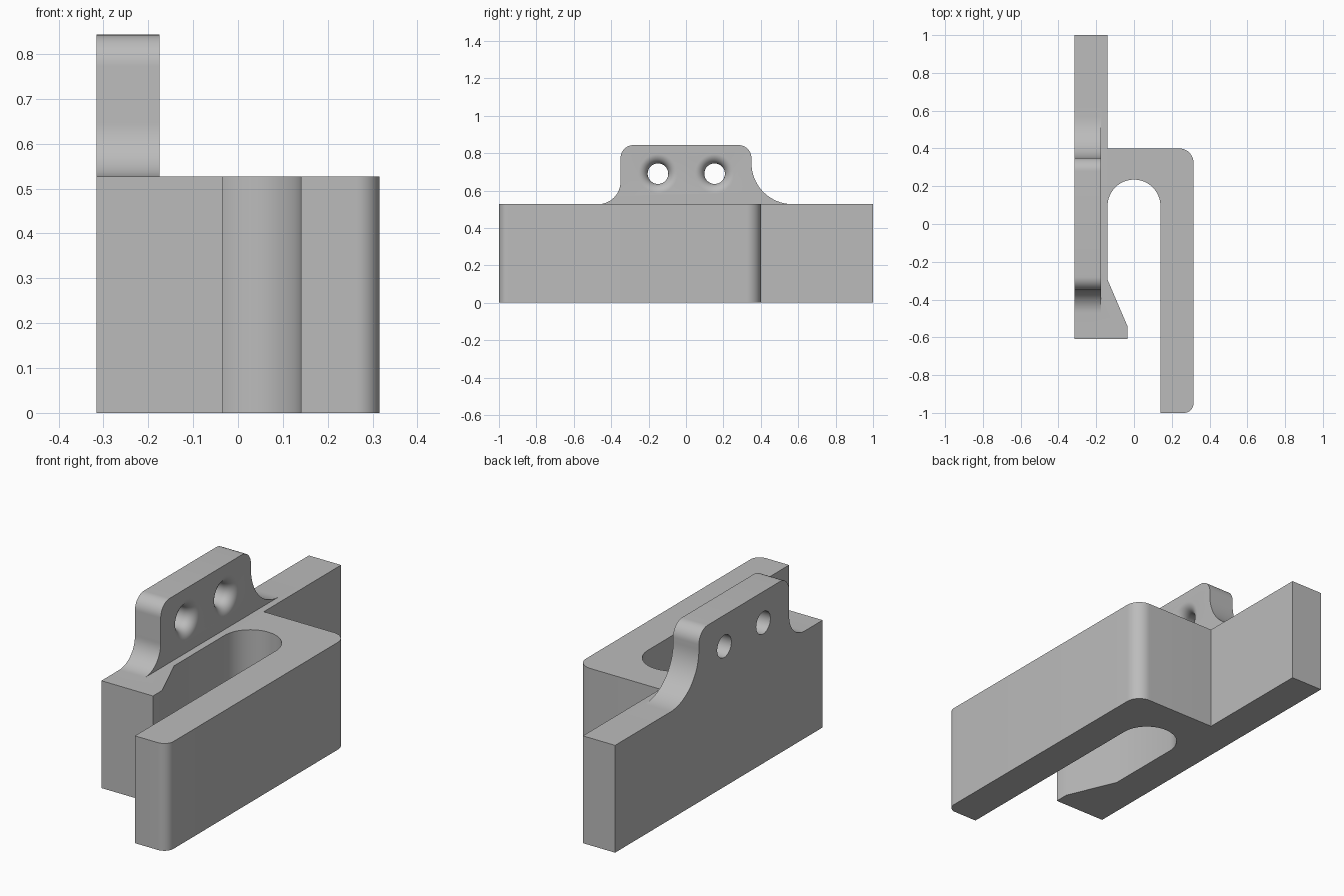
import bpy, bmesh
from math import sin, cos, radians, pi
from mathutils import Vector

cube = bpy.data.objects.get("Cube")
if cube:
    bpy.data.objects.remove(cube, do_unlink=True)

grey = bpy.data.materials.new("plain grey")
grey.use_nodes = True
colour = (0.5, 0.5, 0.5, 1)
grey.diffuse_color = colour
grey.node_tree.nodes["Principled BSDF"].inputs["Base Color"].default_value = colour


def arc(cx, cy, r, start, end, n=12):
    """Points on an arc, angles in degrees."""
    angles = [radians(start + (end - start) * i / n) for i in range(n + 1)]
    return [(cx + r * cos(a), cy + r * sin(a)) for a in angles]


def finish(name, bm):
    bmesh.ops.recalc_face_normals(bm, faces=bm.faces)
    mesh = bpy.data.meshes.new(name)
    bm.to_mesh(mesh)
    bm.free()
    mesh.materials.append(grey)
    obj = bpy.data.objects.new(name, mesh)
    bpy.context.collection.objects.link(obj)
    return obj


def prism(name, points, offset):
    """Extrude a flat outline along offset."""
    bm = bmesh.new()
    face = bm.faces.new([bm.verts.new(p) for p in points])
    extruded = bmesh.ops.extrude_face_region(bm, geom=[face])["geom"]
    moved = [v for v in extruded if isinstance(v, bmesh.types.BMVert)]
    bmesh.ops.translate(bm, verts=moved, vec=Vector(offset))
    return finish(name, bm)


def combine(target, tool, operation):
    mod = target.modifiers.new(operation.title(), 'BOOLEAN')
    mod.object, mod.operation, mod.solver = tool, operation, 'EXACT'
    bpy.context.view_layer.objects.active = target
    bpy.ops.object.modifier_apply(modifier=mod.name)
    bpy.data.objects.remove(tool, do_unlink=True)


LEFT, RIGHT, INNER, HEIGHT = -0.315, 0.315, 0.14, 0.527

# Clip body: back plate with hooked end, round slot, long outer arm
outline = [(LEFT, -0.61), (-0.035, -0.61), (-0.035, -0.54), (-INNER, -0.295)]
outline += arc(0, 0.095, INNER, 180, 0, 32)
outline += [(INNER, -1)]
outline += arc(RIGHT - 0.05, -0.95, 0.05, -90, 0)
outline += arc(RIGHT - 0.075, 0.325, 0.075, 0, 90)
outline += [(-INNER, 0.4), (-INNER, 1), (LEFT, 1)]
body = prism("clip_body", [(x, y, 0) for x, y in outline], (0, 0, HEIGHT))

# Mounting tab: rounded top, concave flares at the foot
TOP, CORNER = 0.843, 0.07
flare = arc(-0.47, HEIGHT + 0.12, 0.12, -90, 0, 16)
flare += arc(-0.35 + CORNER, TOP - CORNER, CORNER, 180, 90)
flare += arc(0.35 - CORNER, TOP - CORNER, CORNER, 90, 0)
flare += arc(0.57, HEIGHT + 0.22, 0.22, 180, 270, 20)
flare += [(0.57, 0.45), (-0.47, 0.45)]
tab = prism("mounting_tab", [(LEFT, y, z) for y, z in flare], (0.14, 0, 0))

# Screw holes with a rounded mouth on the inner side
FACE, BORE, MOUTH = LEFT + 0.14, 0.055, 0.05
for y in (-0.15, 0.153):
    profile = [(LEFT - 0.05, BORE)]
    profile += arc(FACE - MOUTH, BORE + MOUTH, MOUTH, -90, 0, 10)
    profile += [(FACE + 0.05, BORE + MOUTH)]
    bm = bmesh.new()
    rings = []
    for x, r in profile:
        rings.append([bm.verts.new((x, y + r * cos(a), 0.69 + r * sin(a)))
                      for a in (2 * pi * i / 40 for i in range(40))])
    for a, b in zip(rings, rings[1:]):
        for i in range(40):
            j = (i + 1) % 40
            bm.faces.new((a[i], a[j], b[j], b[i]))
    bm.faces.new(rings[0])
    bm.faces.new(rings[-1])
    combine(tab, finish("hole_cutter", bm), 'DIFFERENCE')

combine(body, tab, 'UNION')

# Smooth the rounded surfaces, keep the edges crisp
bpy.ops.object.select_all(action='DESELECT')
body.select_set(True)
bpy.context.view_layer.objects.active = body
bpy.ops.object.shade_smooth_by_angle(angle=radians(25))
